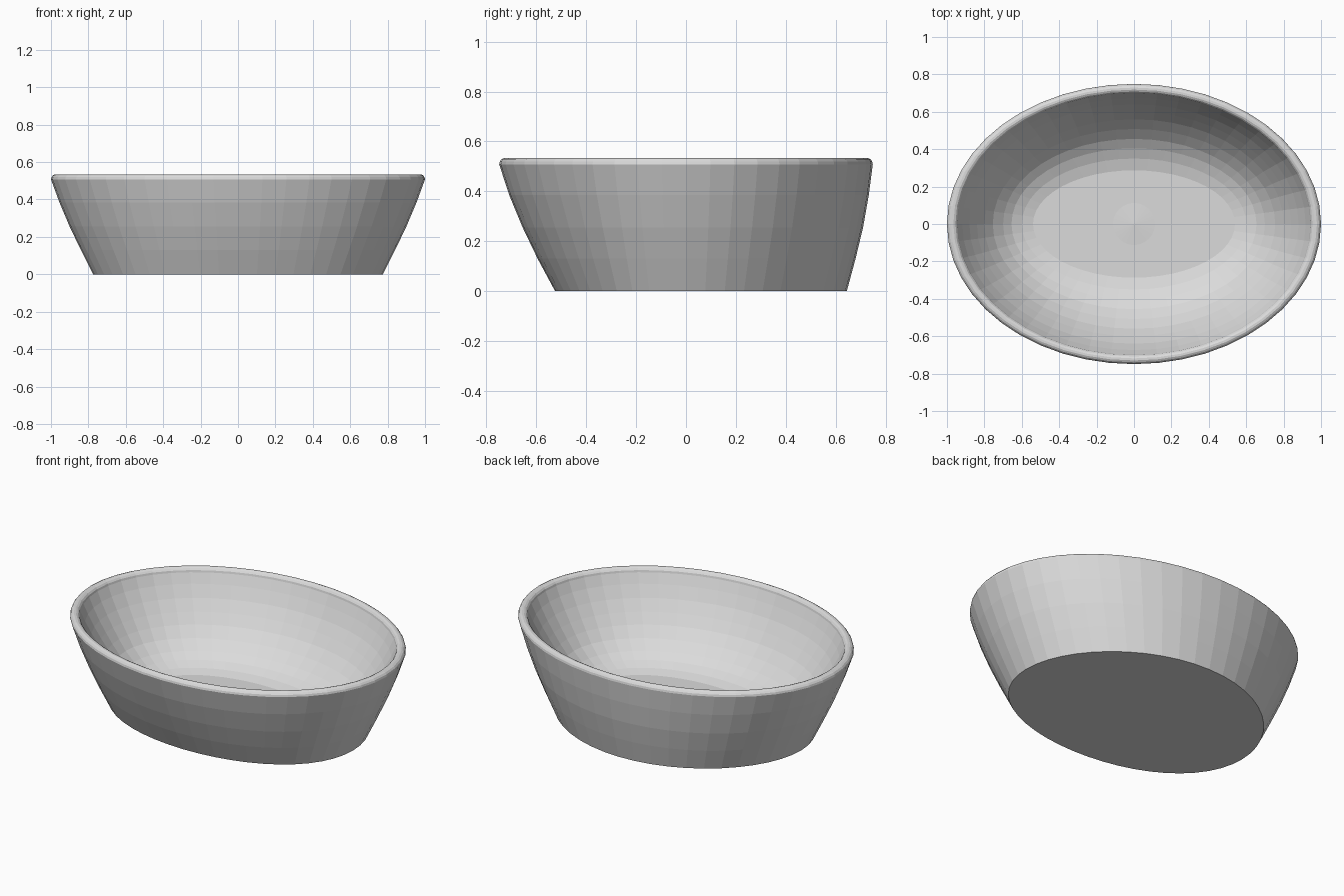
import bpy, bmesh
from math import sin, cos, pi

cube = bpy.data.objects.get("Cube")
if cube:
    bpy.data.objects.remove(cube, do_unlink=True)

SEGMENTS = 48

# One ceramic colour
ceramic = bpy.data.materials.new("light_grey_ceramic")
ceramic.use_nodes = True
colour = (0.71, 0.71, 0.71, 1)
ceramic.diffuse_color = colour
ceramic.node_tree.nodes["Principled BSDF"].inputs["Base Color"].default_value = colour


def ring(bm, half_width, front, back, z):
    """Egg-like ring, widest at y = 0, spanning front..back in y."""
    lean, half_depth = (front + back) / 2, (back - front) / 2
    angles = [2 * pi * i / SEGMENTS for i in range(SEGMENTS)]
    return [bm.verts.new((half_width * cos(a), half_depth * sin(a) + lean * sin(a) ** 2, z))
            for a in angles]


def loft(name, sections):
    """Skin a stack of rings into one closed object."""
    bm = bmesh.new()
    rings = [ring(bm, *s) for s in sections]
    for a, b in zip(rings, rings[1:]):
        for i in range(SEGMENTS):
            j = (i + 1) % SEGMENTS
            bm.faces.new((a[i], a[j], b[j], b[i]))
    bm.faces.new(rings[0][::-1])
    bm.faces.new(rings[-1])
    mesh = bpy.data.meshes.new(name)
    bm.to_mesh(mesh)
    bm.free()
    mesh.materials.append(ceramic)
    obj = bpy.data.objects.new(name, mesh)
    bpy.context.collection.objects.link(obj)


# Outer wall: leans further out at the front than at the back
outer = [(0.775, -0.525, 0.645, 0), (0.84, -0.595, 0.68, 0.13),
         (0.90, -0.655, 0.71, 0.255), (0.955, -0.709, 0.733, 0.385)]

# Rounded rim, swept as a half circle from outside to inside
rim = []
for step in range(8):
    a = pi * step / 7
    rim.append((0.972 + 0.028 * cos(a), 0.724 + 0.025 * cos(a), 0.508 + 0.027 * sin(a)))

# Hollow bowl down to the flat floor, with a very shallow cone at the drain
bowl = [(0.918, 0.674, 0.45), (0.88, 0.64, 0.38), (0.84, 0.60, 0.315),
        (0.80, 0.56, 0.255), (0.755, 0.508, 0.195), (0.70, 0.455, 0.143),
        (0.655, 0.405, 0.11), (0.60, 0.35, 0.086), (0.54, 0.287, 0.07)]
drain = [(0.112, 0.112, 0.07), (0.004, 0.004, 0.077)]
inner = [(w, -d, d, z) for w, d, z in rim + bowl + drain]

loft("basin", outer + inner)
